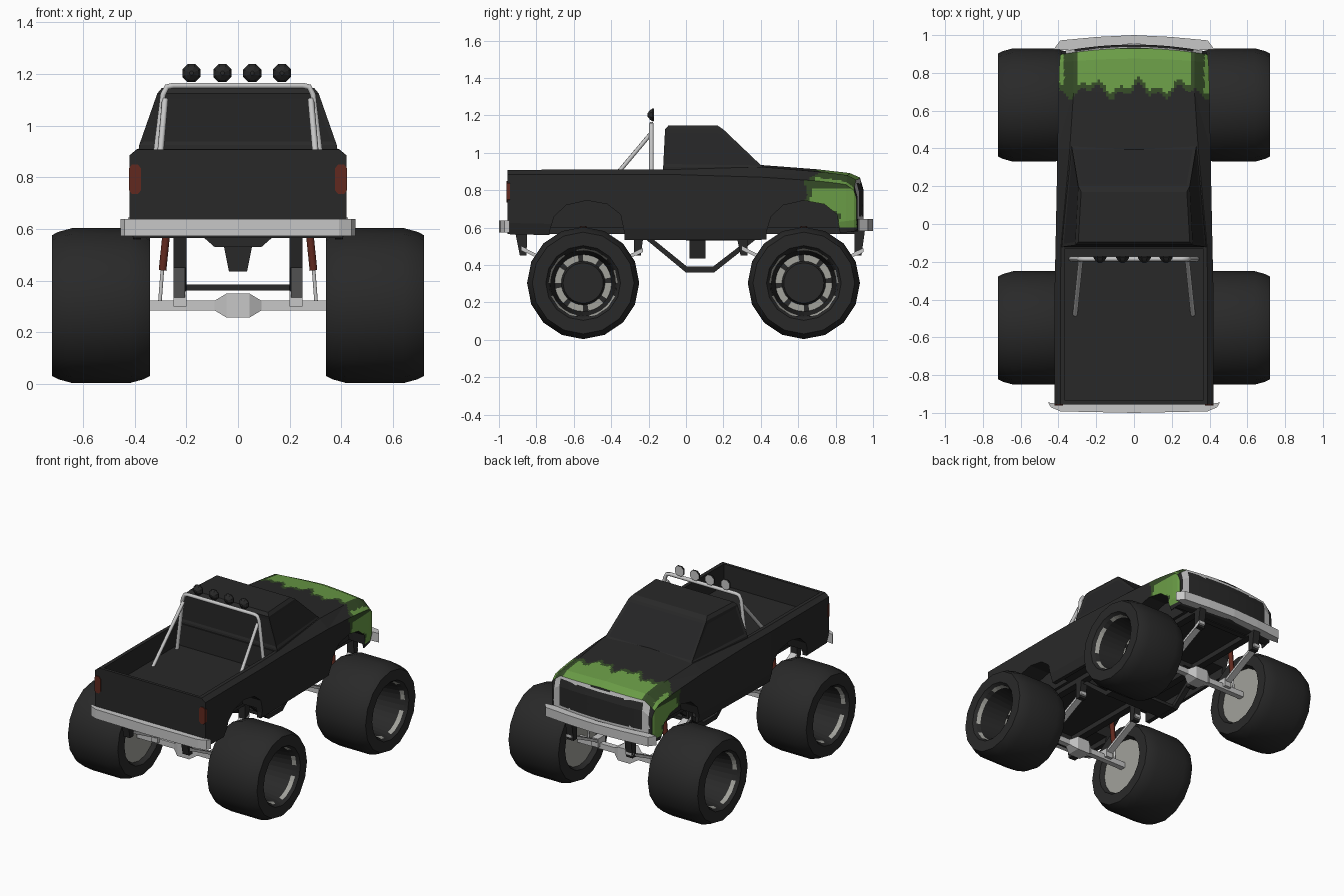
import bpy, bmesh, math
from mathutils import Vector

if "Cube" in bpy.data.objects:
    bpy.data.objects.remove(bpy.data.objects["Cube"])

def mat(name, r, g, b):
    m = bpy.data.materials.new(name)
    m.diffuse_color = (r, g, b, 1)
    m.use_nodes = True
    m.node_tree.nodes["Principled BSDF"].inputs["Base Color"].default_value = m.diffuse_color
    return m

BLACK = mat("black_paint", .0215, .0215, .0215)
RUBBER = mat("tyre_rubber", .022, .022, .022)
GLASS = mat("dark_glass", .018, .018, .019)
GREEN = mat("green_paint", .145, .335, .062)
DKGREEN = mat("dark_green_paint", .035, .07, .02)
CHROME = mat("light_grey_metal", .57, .57, .57)
RIM = mat("rim_grey", .36, .36, .33)
RED = mat("red", .12, .022, .013)

def finish(bm, name, mats, smooth=None):
    bmesh.ops.recalc_face_normals(bm, faces=bm.faces)
    me = bpy.data.meshes.new(name)
    bm.to_mesh(me)
    bm.free()
    ob = bpy.data.objects.new(name, me)
    bpy.context.scene.collection.objects.link(ob)
    for m in mats:
        me.materials.append(m)
    if smooth:
        bpy.ops.object.select_all(action='DESELECT')
        ob.select_set(True)
        bpy.context.view_layer.objects.active = ob
        bpy.ops.object.shade_smooth_by_angle(angle=math.radians(smooth))
    return ob

def skin(bm, rings):
    """Closed loft through rings of equal length, capped at both ends."""
    vs = [[bm.verts.new(p) for p in r] for r in rings]
    n = len(vs[0])
    for a, b in zip(vs, vs[1:]):
        for i in range(n):
            bm.faces.new((a[i], a[(i + 1) % n], b[(i + 1) % n], b[i]))
    bm.faces.new(vs[0])
    bm.faces.new(vs[-1])

def loft(name, rings, m):
    bm = bmesh.new()
    skin(bm, rings)
    return finish(bm, name, [m])

def prism(name, yz, x0, x1, m, both=False):
    """Side profile extruded along x, optionally mirrored."""
    bm = bmesh.new()
    for s in ((1, -1) if both else (1,)):
        skin(bm, [[(s * x, y, z) for y, z in yz] for x in (x0, x1)])
    return finish(bm, name, [m])

def box(name, x0, x1, y0, y1, z0, z1, m, both=False):
    return prism(name, [(y0, z0), (y1, z0), (y1, z1), (y0, z1)], x0, x1, m, both)

def lathe(name, prof, segs, centre, mats, rule=None, side=1, smooth=None):
    """Profile of (x, radius) turned about the x axis."""
    bm = bmesh.new()
    cx, cy, cz = centre
    rows = []
    for x, r in prof:
        k = segs if r else 1
        rows.append([bm.verts.new((cx + side * x, cy + r * math.cos(math.tau * i / segs),
                                   cz + r * math.sin(math.tau * i / segs))) for i in range(k)])
    for j, (a, b) in enumerate(zip(rows, rows[1:])):
        for i in range(segs):
            q = (a[i % len(a)], a[(i + 1) % len(a)], b[(i + 1) % len(b)], b[i % len(b)])
            f = bm.faces.new(list(dict.fromkeys(q)))
            f.material_index = rule(j, i) if rule else 0
    return finish(bm, name, mats, smooth)

def tube(name, paths, r, m):
    cu = bpy.data.curves.new(name, 'CURVE')
    cu.dimensions, cu.bevel_depth, cu.bevel_resolution, cu.use_fill_caps = '3D', r, 1, True
    for p in paths:
        sp = cu.splines.new('POLY')
        sp.points.add(len(p) - 1)
        for pt, co in zip(sp.points, p):
            pt.co = (*co, 1)
    cu.materials.append(m)
    ob = bpy.data.objects.new(name, cu)
    bpy.context.scene.collection.objects.link(ob)

# Body: lofted sections (y, half width, bottom, shoulder z, top x, top z, centre z)
secs = [(-.955, .42, .565, .885, .39, .908, .908), (-.72, .42, .56, .885, .39, .91, .91),
        (-.33, .42, .535, .885, .39, .91, .91), (-.1, .415, .535, .885, .385, .91, .91),
        (.40, .405, .535, .87, .34, .925, .935), (.70, .40, .56, .85, .32, .90, .912),
        (.875, .395, .575, .83, .32, .88, .892), (.93, .39, .58, .80, .32, .855, .868),
        (.95, .38, .59, .75, .32, .79, .80)]
rings = []
for y, w, zb, zs, xt, zt, zc in secs:
    half = [(w - .015, zb), (w, zb + .06), (w, zs), (xt, zt)]
    rings.append([(x, y, z) for x, z in half] + [(0, y, zc)] + [(-x, y, z) for x, z in half[::-1]])
body = loft("body", rings, BLACK)
arch = [(-.2, .4), (-.2, .575), (-.175, .66), (-.11, .72), (0, .745), (.11, .725), (.18, .67), (.2, .575), (.2, .4)]
cutters = [box("bed_cutter", -.365, .365, -.935, -.13, .76, 1.2, BLACK),
           box("under_cutter", -.375, .375, -.93, .88, .4, .60, BLACK)]
for c in (-.53, .63):
    cutters.append(prism("arch_cutter", [(c + y, z) for y, z in arch], .27, .7, BLACK, True))
for c in cutters:
    c.hide_render = True
    mod = body.modifiers.new("cut", 'BOOLEAN')
    mod.operation, mod.object, mod.solver = 'DIFFERENCE', c, 'EXACT'
dg = bpy.context.evaluated_depsgraph_get()
cut_mesh = bpy.data.meshes.new_from_object(body.evaluated_get(dg))
body.modifiers.clear()
bm = bmesh.new()
bm.from_mesh(cut_mesh)
for c in cutters:
    bpy.data.objects.remove(c)

# Cut the nose into a fine grid so that paint follows a rule
bmesh.ops.triangulate(bm, faces=bm.faces)
def slice_nose(co, no):
    fs = [f for f in bm.faces if max(v.co.y for v in f.verts) > .601]
    geom = list({e for f in fs for e in f.edges} | {v for f in fs for v in f.verts}) + fs
    bmesh.ops.bisect_plane(bm, geom=geom, plane_co=co, plane_no=no)
for i in range(24):
    slice_nose((0, .60 + .015 * i, 0), (0, 1, 0))
for i in range(-26, 27):
    slice_nose((.015 * i + .001, 0, 0), (1, 0, 0))
for i in range(22):
    slice_nose((0, 0, .585 + .015 * i), (0, 0, 1))
for v in bm.verts:  # rounded nose in plan
    if v.co.y > .8:
        v.co.y -= .25 * v.co.x ** 2 * (v.co.y - .8) / .15
bm.normal_update()
for f in bm.faces:
    x, y, z = f.calc_center_median()
    n, ax = f.normal, abs(x)
    f.material_index = 0
    if y < .6 or z < .6 or n.z < -.3:
        continue
    if n.y > .7:  # grille with light surround
        if ax < .365 and .65 < z < .86 and not (ax < .31 and .665 < z < .835):
            f.material_index = 3
    elif n.z > .3:  # hood paint
        d = y - (.73 + .025 * math.sin(26 * x + 1) + .02 * math.sin(61 * x))
        f.material_index = (2 if .30 < ax < .37 else 1) if d > 0 else (2 if d > -.03 else 0)
    elif abs(n.x) > .5 and ax > .33:  # fender paint
        d = y - (.665 + min(.15, max(0, .745 - z) * 2.2) + .012 * math.sin(50 * z))
        f.material_index = (2 if z > .81 or y > .91 else 1) if d > 0 else (2 if d > -.025 else 0)
body.data.materials.clear()
for m in (BLACK, GREEN, DKGREEN, CHROME):
    body.data.materials.append(m)
bm.to_mesh(body.data)
bm.free()

# Cab with inset windows
def cab_ring(z, xr, yr, xf, yf):
    return [(-xr, yr, z), (xr, yr, z), (xf, yf, z), (-xf, yf, z)]
bm = bmesh.new()
skin(bm, [cab_ring(.88, .388, -.125, .335, .44), cab_ring(.925, .382, -.122, .33, .41),
          cab_ring(1.125, .312, -.112, .295, .20), cab_ring(1.145, .295, -.095, .28, .17)])
bm.normal_update()
panes = [f for f in bm.faces if .95 < f.calc_center_median().z < 1.1]
bmesh.ops.recalc_face_normals(bm, faces=bm.faces)
bmesh.ops.inset_individual(bm, faces=panes, thickness=.025, depth=-.004)
for f in panes:
    f.material_index = 1
finish(bm, "cab", [BLACK, GLASS])

# Bumpers and tail lights
def slab(name, plan, z0, z1, m):
    full = plan + [(-x, y) for x, y in plan[::-1] if x]
    return loft(name, [[(x, y, z) for x, y in full] for z in (z0, z1)], m)
slab("rear_bumper", [(0, -.95), (.42, -.95), (.455, -.945), (.44, -.97), (.39, -.992), (0, -1.0)], .573, .638, CHROME)
slab("front_bumper", [(0, .955), (.36, .92), (.425, .925), (.39, .972), (.2, .99), (0, 1.0)], .583, .645, CHROME)
for s in (1, -1):
    plan = [(.375, .75), (.388, .735), (.41, .735), (.422, .75), (.422, .835), (.41, .85), (.388, .85), (.375, .835)]
    loft("tail_light", [[(s * x, y, z) for x, z in plan] for y in (-.96, -.94)], RED)

# Roll bar with braces and four lamps
bar = [(-.335, -.185, .75), (-.29, -.185, 1.12), (-.275, -.185, 1.15), (-.25, -.185, 1.155)]
braces = [[(s * .282, -.19, 1.10), (s * .312, -.48, .755)] for s in (1, -1)]
tube("roll_bar", [bar + [(-x, y, z) for x, y, z in bar[::-1]]] + braces, .0125, CHROME)
for x in (-.18, -.06, .055, .17):
    bm = bmesh.new()
    skin(bm, [[(x + r * math.cos(math.tau * (i + .5) / 8), y, 1.203 + r * math.sin(math.tau * (i + .5) / 8))
               for i in range(8)] for y, r in ((-.207, .008), (-.192, .028), (-.178, .038), (-.17, .036))])
    for f in bm.faces:
        f.material_index = int(f.calc_center_median().y > -.172)
    finish(bm, "roof_lamp", [BLACK, CHROME])

# Wheels with deep rims
tyre = [(.37, .185), (.34, .20), (.34, .272), (.365, .285), (.42, .30), (.64, .30), (.695, .285), (.72, .272), (.72, .20), (.70, .185)]
rim = [(.37, 0), (.37, .19), (.695, .19), (.70, .185), (.675, .174), (.50, .152), (.50, .117), (.52, .107), (.52, 0)]
def rim_rule(j, i):
    return int(j == 0 or (j == 3 and i % 7 not in (2, 3)) or (j == 5 and i % 4 != 0))
for y in (-.55, .63):
    for s in (1, -1):
        lathe("tyre", tyre, 16, (0, y, .304), [RUBBER], side=s, smooth=30)
        lathe("wheel_rim", rim, 32, (0, y, .304), [BLACK, RIM], rim_rule, s)

    # Axle, leaf springs, spring mounts and shocks
    axle = [(-.38, .019), (-.09, .019), (-.045, .046), (.045, .046), (.09, .019), (.38, .019)]
    loft("axle", [[(x, y + a * r, .304 + b * r) for a, b in ((-1, -1), (1, -1), (1, 1), (-1, 1))] for x, r in axle], CHROME)
    leaf = [(-.33, .48), (-.17, .40), (-.04, .335), (.04, .335), (.17, .40), (.32, .47)]
    prism("leaf_spring", [(y + a, b) for a, b in leaf] + [(y + a, b + .02) for a, b in leaf[::-1]], .205, .25, CHROME, True)
    box("axle_clamp", .2, .25, y - .04, y + .04, .30, .36, CHROME, True)
    for a, d in ((-.32, -.03), (.29, .02)):
        prism("spring_mount", [(y + a - .018, .45), (y + a + .018, .45), (y + a + .02 + max(d, 0), .61),
                               (y + a - .02 + min(d, 0), .61)], .2, .25, BLACK, True)
    tube("shock_body", [[(s * .275, y, .605), (s * .292, y, .44)] for s in (1, -1)], .017, RED)
    tube("shock_rod", [[(s * .292, y, .45), (s * .302, y, .32)] for s in (1, -1)], .008, CHROME)

# Chassis: rails, crossmembers, engine pan, transfer case and skid brace
box("frame_rail", .2, .25, -.93, .9, .565, .61, BLACK, True)
for y in (-.88, -.24, .32, .86):
    box("crossmember", -.22, .22, y - .02, y + .02, .57, .61, BLACK)
loft("engine_pan", [[(-w, .0, z), (w, .0, z), (w, .34, z), (-w, .34, z)] for w, z in ((.14, .61), (.13, .565), (.09, .53))], BLACK)
loft("transfer_case", [[(-w, .02, z), (w, .02, z), (w, .105, z), (-w, .105, z)] for w, z in ((.06, .56), (.035, .435))], BLACK)
brace = [(-.23, .55), (0, .36), (.15, .36), (.39, .55), (.35, .55), (.145, .392), (.005, .392), (-.19, .55)]
prism("skid_brace", brace, .2, .235, BLACK, True)
box("skid_plate", -.21, .21, 0, .15, .363, .385, BLACK)
